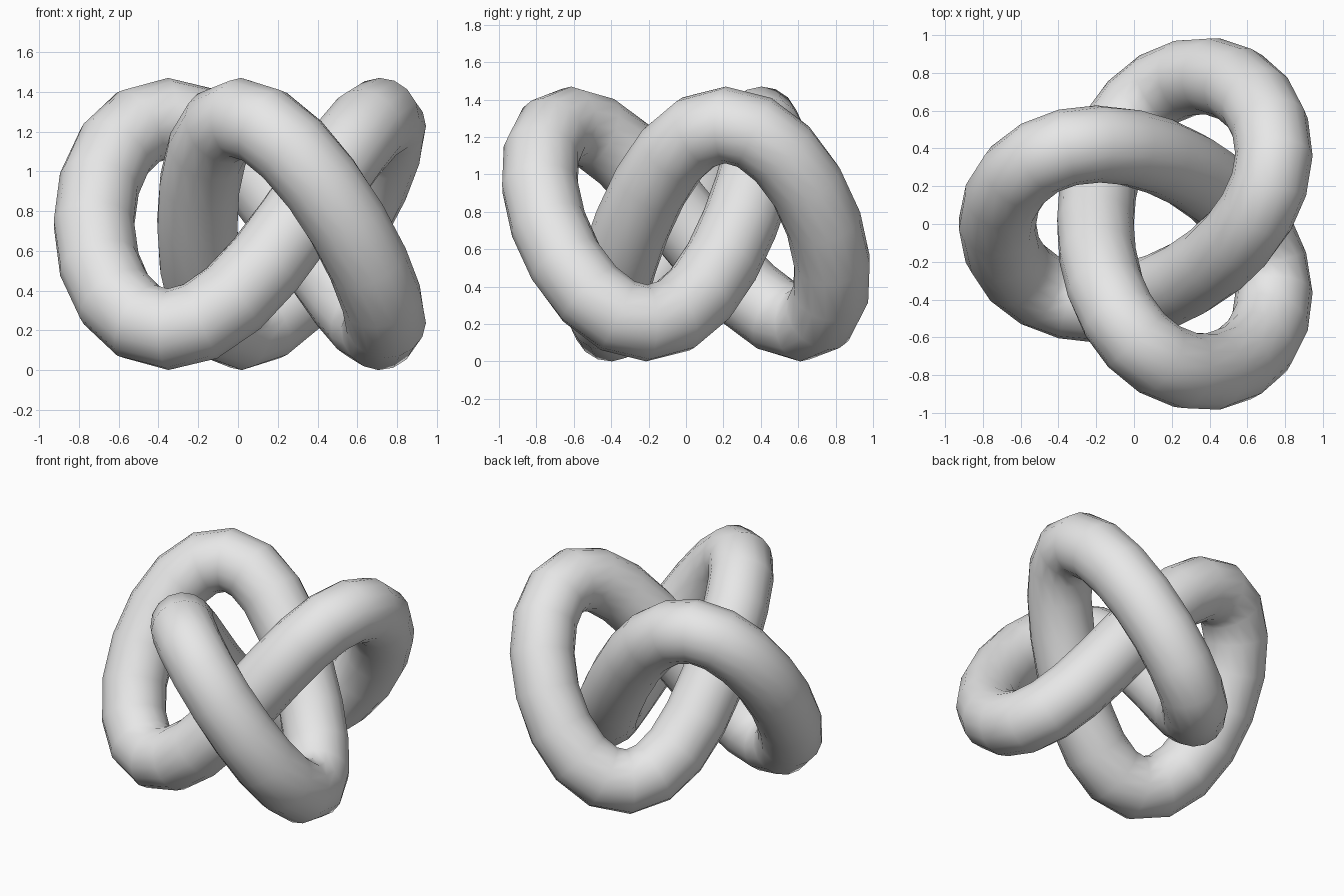
import bpy
from math import sin, cos, tau

cube = bpy.data.objects.get("Cube")
if cube:
    bpy.data.objects.remove(cube, do_unlink=True)

RINGS = 48            # segments along the knot
TUBE = 0.205          # tube radius
HEIGHT = 0.53         # rise and fall of the centre line
MID_Z = 0.735
SHIFT_X = 0.125       # axis of threefold symmetry


def knot_point(t):
    """Centre line of a three-lobed knot, one lobe pointing to -x."""
    x = 0.59 * cos(2 * t) + 0.235 * cos(t) + 0.025 * cos(5 * t)
    y = 0.59 * sin(2 * t) - 0.235 * sin(t) + 0.025 * sin(5 * t)
    return (SHIFT_X - x, -y, MID_Z - HEIGHT * sin(3 * t), 1)


# Plain grey material
grey = bpy.data.materials.new("light_grey")
grey.use_nodes = True
colour = (0.8, 0.8, 0.8, 1)
grey.diffuse_color = colour
grey.node_tree.nodes["Principled BSDF"].inputs["Base Color"].default_value = colour

# Closed path swept with a round section
curve = bpy.data.curves.new("knot_tube", "CURVE")
curve.dimensions = "3D"
curve.bevel_depth = TUBE
curve.bevel_resolution = 6
path = curve.splines.new("POLY")
path.points.add(RINGS - 1)
for i, point in enumerate(path.points):
    point.co = knot_point(tau * i / RINGS)
path.use_cyclic_u = True
path.use_smooth = True
curve.materials.append(grey)

knot = bpy.data.objects.new("knot_tube", curve)
bpy.context.collection.objects.link(knot)

# Turn the sweep into a smooth mesh
bpy.ops.object.select_all(action="DESELECT")
knot.select_set(True)
bpy.context.view_layer.objects.active = knot
bpy.ops.object.convert(target="MESH")
bpy.ops.object.shade_smooth()
